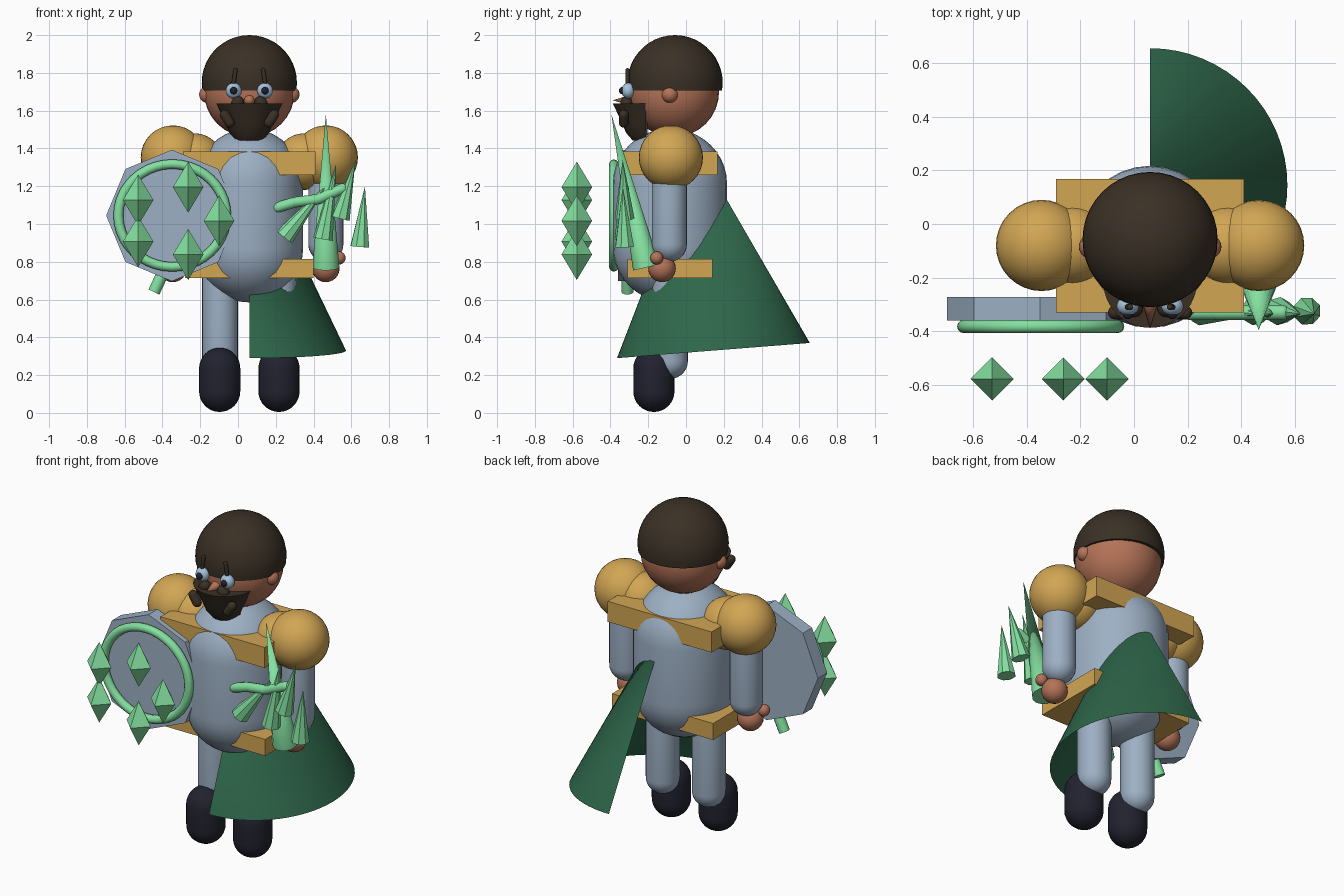
import bpy, bmesh, math
from mathutils import Vector, Matrix

if "Cube" in bpy.data.objects:
    bpy.data.objects.remove(bpy.data.objects["Cube"])

CX = 0.06  # body centre line


def lin(c):
    c /= 255
    return c / 12.92 if c <= 0.04045 else ((c + 0.055) / 1.055) ** 2.4


def mat(name, r, g, b):
    m = bpy.data.materials.new(name)
    m.diffuse_color = (lin(r), lin(g), lin(b), 1)
    m.use_nodes = True
    m.node_tree.nodes["Principled BSDF"].inputs["Base Color"].default_value = m.diffuse_color
    return m


SKIN = mat("skin", 180, 115, 88)
HAIR = mat("dark_brown", 58, 48, 37)
GOLD = mat("gold", 210, 166, 84)
SUIT = mat("steel_blue", 157, 176, 196)
BOOT = mat("dark_navy", 34, 34, 48)
CAPE = mat("forest_green", 46, 102, 74)
MINT = mat("mint_green", 132, 224, 160)
EYE = mat("pale_blue", 165, 195, 220)


def finish(name, bm, m, smooth=True):
    bmesh.ops.recalc_face_normals(bm, faces=bm.faces)
    me = bpy.data.meshes.new(name)
    bm.to_mesh(me)
    bm.free()
    ob = bpy.data.objects.new(name, me)
    bpy.context.collection.objects.link(ob)
    me.materials.append(m)
    if smooth:
        bpy.ops.object.select_all(action='DESELECT')
        ob.select_set(True)
        bpy.context.view_layer.objects.active = ob
        bpy.ops.object.shade_smooth_by_angle(angle=math.radians(35))
    return ob


def ball(name, c, r, m, scale=(1, 1, 1), seg=32):
    bm = bmesh.new()
    bmesh.ops.create_uvsphere(bm, u_segments=seg, v_segments=seg // 2, radius=r)
    bmesh.ops.scale(bm, vec=scale, verts=bm.verts)
    bmesh.ops.translate(bm, vec=c, verts=bm.verts)
    return finish(name, bm, m)


def box(name, lo, hi, m):
    bm = bmesh.new()
    bmesh.ops.create_cube(bm, size=1)
    lo, hi = Vector(lo), Vector(hi)
    bmesh.ops.scale(bm, vec=hi - lo, verts=bm.verts)
    bmesh.ops.translate(bm, vec=(lo + hi) / 2, verts=bm.verts)
    return finish(name, bm, m, False)


def cone(name, a, b, r1, r2, m, seg=24, smooth=True, spin=0):
    """Cone or cylinder from point a (radius r1) to point b (radius r2)."""
    a, b = Vector(a), Vector(b)
    d = b - a
    bm = bmesh.new()
    bmesh.ops.create_cone(bm, cap_ends=True, segments=seg, radius1=r1, radius2=r2, depth=d.length)
    M = Matrix.Translation((a + b) / 2) @ d.to_track_quat('Z', 'Y').to_matrix().to_4x4() @ Matrix.Rotation(spin, 4, 'Z')
    bmesh.ops.transform(bm, matrix=M, verts=bm.verts)
    bmesh.ops.remove_doubles(bm, verts=bm.verts, dist=1e-5)
    return finish(name, bm, m, smooth)


def lathe(name, prof, m, M, seg=32, arc=2 * math.pi, start=0):
    """Revolve (radius, height) points about Z, then place with matrix M."""
    bm = bmesh.new()
    n = seg if arc > 6.28 else seg + 1
    rings = [[bm.verts.new((r * math.cos(start + arc * i / seg), r * math.sin(start + arc * i / seg), z))
              for i in range(n)] for r, z in prof]
    for p, q in zip(rings, rings[1:]):
        for i in range(seg):
            j = (i + 1) % n
            bm.faces.new((p[i], p[j], q[j], q[i]))
    bmesh.ops.remove_doubles(bm, verts=bm.verts, dist=1e-5)
    bmesh.ops.transform(bm, matrix=M, verts=bm.verts)
    return finish(name, bm, m)


def pill_profile(r, length, cap, n=8):
    """Straight wall with elliptical ends of height cap; total height is length."""
    h = [math.pi / 2 * i / n for i in range(n + 1)]
    return ([(r * math.sin(t), cap - cap * math.cos(t)) for t in h] +
            [(r * math.cos(t), length - cap + cap * math.sin(t)) for t in h])


def pill(name, a, b, r, m, seg=24):
    """Capsule whose tips lie at a and b."""
    a, b = Vector(a), Vector(b)
    d = b - a
    M = Matrix.Translation(a) @ d.to_track_quat('Z', 'Y').to_matrix().to_4x4()
    return lathe(name, pill_profile(r, d.length, r), m, M, seg)


# Torso and armour plates
lathe("torso", pill_profile(0.285, 0.92, 0.29, 10), SUIT,
      Matrix.Translation((CX, -0.085, 0.585)) @ Matrix.Diagonal((1, 1.06, 1, 1)))
box("chest_plate", (-0.29, -0.33, 1.26), (0.41, 0.168, 1.385), GOLD)
box("belt", (-0.28, -0.31, 0.715), (0.40, 0.14, 0.815), GOLD)

# Head with cap of hair
ball("head", (CX, -0.065, 1.70), 0.24, SKIN)
cut = math.asin(0.04 / 0.252)
arc = [-cut + (math.pi / 2 + cut) * i / 12 for i in range(13)]
lathe("hair", [(0, -0.04)] + [(0.252 * math.cos(t), 0.252 * math.sin(t)) for t in arc], HAIR,
      Matrix.Translation((CX, -0.058, 1.748)), 40)
cone("nose", (CX, -0.29, 1.655), (CX, -0.387, 1.655), 0.03, 0, SKIN, 16)

# Beard: half cone with a rounded chin
lathe("beard", [(0, 0.205), (0.175, 0.205), (0.125, 0.10), (0.105, 0.05), (0.07, 0.01), (0, 0)], HAIR,
      Matrix.Translation((CX, -0.212, 1.432)), 24, math.pi, math.pi)
box("beard_back", (CX - 0.10, -0.215, 1.47), (CX + 0.10, -0.205, 1.63), HAIR)

for s, side in ((-1, "left"), (1, "right")):
    def X(d):
        return CX + s * d

    # Face details
    ball(side + "_ear", (X(0.222), -0.085, 1.685), 0.044, SKIN, seg=20)
    ball(side + "_eye", (X(0.083), -0.306, 1.706), 0.042, EYE, (1, 0.85, 1), 20)
    ball(side + "_pupil", (X(0.083), -0.335, 1.706), 0.02, BOOT, seg=16)
    pill(side + "_eyebrow", (X(0.085), -0.31, 1.735), (X(0.072), -0.31, 1.825), 0.011, HAIR, 12)
    pill(side + "_moustache", (X(0.04), -0.315, 1.67), (X(0.085), -0.315, 1.61), 0.032, HAIR, 16)
    pill(side + "_moustache_tip", (X(0.145), -0.33, 1.60), (X(0.09), -0.33, 1.515), 0.026, HAIR, 16)

    # Arms
    ball(side + "_shoulder_guard", (X(0.405), -0.08, 1.352), 0.17, GOLD)
    ball(side + "_inner_guard", (X(0.29), -0.08, 1.33), 0.15, GOLD)
    pill(side + "_arm", (X(0.405), -0.088, 0.80), (X(0.405), -0.088, 1.40), 0.093, SUIT)
    ball(side + "_hand", (X(0.405), -0.127, 0.765), 0.073, SKIN, seg=24)
    ball(side + "_thumb", (X(0.475), -0.155, 0.82), 0.035, SKIN, seg=16)

    # Legs
    pill(side + "_leg", (X(0.155), -0.085, 0.18), (X(0.155), -0.085, 0.86), 0.095, SUIT)
    pill(side + "_boot", (X(0.157), -0.17, 0.005), (X(0.157), -0.17, 0.345), 0.109, BOOT)

# Cape: open half cone, slightly tilted
lathe("cape", [(0.512, 0), (0, 1.07)], CAPE,
      Matrix.Translation((CX, 0.145, 0.33)) @ Matrix.Rotation(math.radians(4.5), 4, 'X'),
      32, math.pi, -math.pi / 2)

# Shield with ring, grip and floating crystals
SX, SZ = -0.35, 1.045
cone("shield", (SX, -0.272, SZ), (SX, -0.36, SZ), 0.348, 0.348, SUIT, 8, False)
ring = [(0.272 + 0.025 * math.cos(2 * math.pi * i / 12), 0.025 * math.sin(2 * math.pi * i / 12)) for i in range(13)]
lathe("shield_ring", ring, MINT,
      Matrix.Translation((SX + 0.002, -0.382, SZ)) @ Matrix.Rotation(math.pi / 2, 4, 'X')
      @ Matrix.Diagonal((1.05, 1, 1, 1)), 40)
cone("shield_grip", (-0.445, -0.31, 0.64), (-0.37, -0.31, 0.80), 0.032, 0.032, MINT, 12)
for i in range(5):
    t = 2 * math.pi * i / 5
    c = Vector((-0.337 + 0.237 * math.cos(t), -0.578, 1.017 + 0.187 * math.sin(t)))
    bm = bmesh.new()
    bmesh.ops.create_uvsphere(bm, u_segments=4, v_segments=2, radius=1)
    bmesh.ops.scale(bm, vec=(0.081, 0.081, 0.135), verts=bm.verts)
    bmesh.ops.translate(bm, vec=c, verts=bm.verts)
    finish("crystal_%d" % (i + 1), bm, MINT, False)

# Spiked weapon: long blade, cross branch and thorns
cone("blade", (0.465, -0.21, 0.77), (0.465, -0.395, 1.58), 0.072, 0, MINT, 12)
path = [(0.2, 1.085), (0.30, 1.115), (0.42, 1.13), (0.56, 1.19)]
for i, (p, q) in enumerate(zip(path, path[1:])):
    d = (Vector(q) - Vector(p)).normalized() * 0.02
    pill("branch_%d" % (i + 1), (p[0] - d.x, -0.33, p[1] - d.y), (q[0] + d.x, -0.33, q[1] + d.y), 0.028, MINT, 12)
thorns = [((0.645, 0.88), (0.672, 1.20)), ((0.54, 1.03), (0.622, 1.34)),
          ((0.45, 0.92), (0.52, 1.32)), ((0.245, 0.93), (0.48, 1.22))]
for i, (a, b) in enumerate(thorns):
    cone("thorn_%d" % (i + 1), (a[0], -0.325, a[1]), (b[0], -0.335, b[1]), 0.053, 0, MINT, 8, False)
